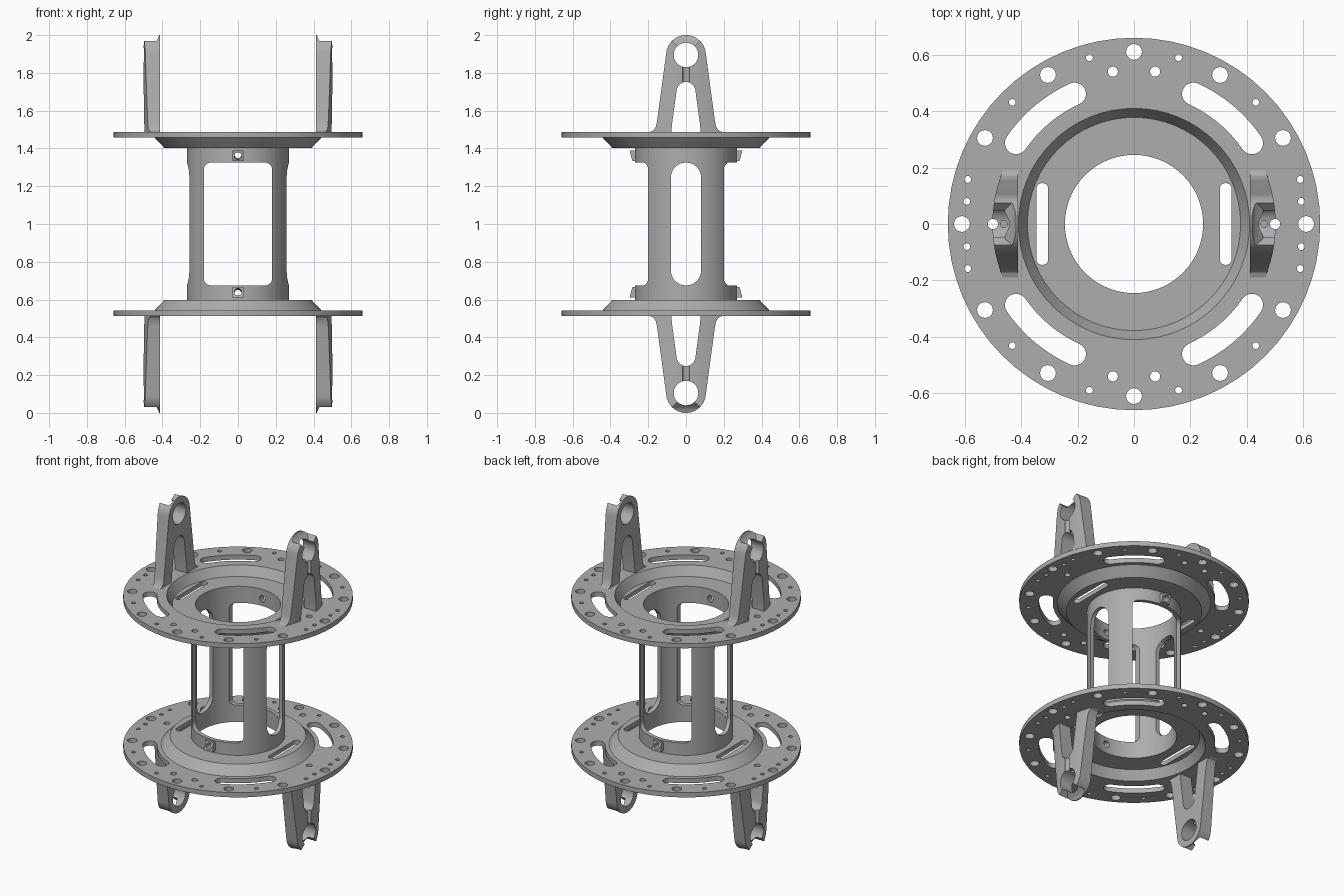
import bpy, bmesh, math
from mathutils import Matrix

if "Cube" in bpy.data.objects:
    bpy.data.objects.remove(bpy.data.objects["Cube"])

grey = bpy.data.materials.new("machined_grey")
grey.diffuse_color = (0.42, 0.42, 0.42, 1)
grey.use_nodes = True
grey.node_tree.nodes["Principled BSDF"].inputs["Base Color"].default_value = grey.diffuse_color


def finish(bm, name):
    bmesh.ops.recalc_face_normals(bm, faces=bm.faces)
    me = bpy.data.meshes.new(name)
    bm.to_mesh(me)
    bm.free()
    me.materials.append(grey)
    ob = bpy.data.objects.new(name, me)
    bpy.context.collection.objects.link(ob)
    return ob


def lathe(name, profile, n=64):
    bm = bmesh.new()
    rings = [[bm.verts.new((r * math.cos(2 * math.pi * i / n), r * math.sin(2 * math.pi * i / n), z))
              for r, z in profile] for i in range(n)]
    m = len(profile)
    for i in range(n):
        a, b = rings[i], rings[(i + 1) % n]
        for j in range(m):
            k = (j + 1) % m
            bm.faces.new((a[j], b[j], b[k], a[k]))
    return finish(bm, name)


def prism(name, outlines, axis, lo, hi):
    """Extrude closed 2D outlines along an axis: x uses (y,z), y uses (x,z), z uses (x,y)."""
    place = {"x": lambda u, v, w: (w, u, v), "y": lambda u, v, w: (u, w, v),
             "z": lambda u, v, w: (u, v, w)}[axis]
    bm = bmesh.new()
    for pts in outlines:
        a = [bm.verts.new(place(u, v, lo)) for u, v in pts]
        b = [bm.verts.new(place(u, v, hi)) for u, v in pts]
        bm.faces.new(a)
        bm.faces.new(b[::-1])
        for i in range(len(pts)):
            k = (i + 1) % len(pts)
            bm.faces.new((a[i], b[i], b[k], a[k]))
    return finish(bm, name)


def arc(cx, cy, r, a0, a1, n=8):
    return [(cx + r * math.cos(math.radians(a0 + (a1 - a0) * i / n)),
             cy + r * math.sin(math.radians(a0 + (a1 - a0) * i / n))) for i in range(n + 1)]


def circle(cx, cy, r, n=20):
    return arc(cx, cy, r, 0, 360, n)[:-1]


def round_rect(cx, cy, hw, hh, r, n=8):
    pts = []
    for sx, sy, a in ((1, 1, 0), (-1, 1, 90), (-1, -1, 180), (1, -1, 270)):
        pts += arc(cx + sx * (hw - r), cy + sy * (hh - r), r, a, a + 90, n)
    return pts


def arc_slot(mid, half, radius, w):
    """Curved slot with round ends, following a circle about the centre."""
    a0, a1 = mid - half, mid + half
    def at(a):
        return radius * math.cos(math.radians(a)), radius * math.sin(math.radians(a))
    return (arc(0, 0, radius + w, a0, a1, 10) + arc(*at(a1), w, a1, a1 + 180, 10)[1:-1]
            + arc(0, 0, radius - w, a1, a0, 10) + arc(*at(a0), w, a0 + 180, a0 + 360, 10)[1:-1])


def boolean(ob, tool, op="DIFFERENCE"):
    mod = ob.modifiers.new("cut", "BOOLEAN")
    mod.operation, mod.object, mod.solver = op, tool, "EXACT"
    bpy.context.view_layer.objects.active = ob
    bpy.ops.object.modifier_apply(modifier=mod.name)
    bpy.data.objects.remove(tool)


def mirrored(ob, name, sx, sz):
    """Copy reflected about x = 0 and/or z = 1."""
    me = ob.data.copy()
    me.transform(Matrix.Translation((0, 0, 1)) @ Matrix.Diagonal((sx, 1, sz, 1))
                 @ Matrix.Translation((0, 0, -1)))
    if sx * sz < 0:
        me.flip_normals()
    new = bpy.data.objects.new(name, me)
    bpy.context.collection.objects.link(new)


# Dished flange with bolt holes and slots
flange = lathe("upper_flange", [(0.245, 1.403), (0.39, 1.403), (0.442, 1.458), (0.66, 1.458),
                                (0.66, 1.488), (0.41, 1.488), (0.378, 1.43), (0.245, 1.43)])
cuts = []
for k in range(12):
    for ang, r in ((30 * k, 0.028), (30 * k + 15, 0.012)):
        a = math.radians(ang)
        cuts.append(circle(0.61 * math.cos(a), 0.61 * math.sin(a), r))
for sx in (1, -1):
    cuts.append(circle(sx * 0.5, 0, 0.018))
    cuts.append(round_rect(sx * 0.325, 0, 0.021, 0.145, 0.0205))
    for sy in (1, -1):
        cuts.append(circle(sx * 0.593, sy * 0.08, 0.012))
        cuts.append(circle(sx * 0.075, sy * 0.54, 0.018))
for mid in (50, 130, 230, 310):
    cuts.append(arc_slot(mid, 15.5, 0.507, 0.04))
boolean(flange, prism("flange_cutter", cuts, "z", 1.3, 1.6))
mirrored(flange, "lower_flange", 1, -1)

# Central tube with large windows front and back, long slots at the sides
tube = lathe("tube", [(0.245, 0.597), (0.27, 0.597), (0.27, 1.403), (0.245, 1.403)])
boolean(tube, prism("window_cutter", [round_rect(0, 1, 0.18, 0.325, 0.035)], "y", -0.4, 0.4))
boolean(tube, prism("slot_cutter", [round_rect(0, 1, 0.08, 0.325, 0.0795, 12)], "x", -0.4, 0.4))

# Slanted screw lugs on the tube
for s in (1, -1):
    for t in (1, -1):
        prof = [(s * y, 1 + t * z) for y, z in
                ((0.256, 0.333), (0.284, 0.333), (0.298, 0.388), (0.256, 0.388))]
        boolean(tube, prism("lug", [prof], "x", -0.029, 0.029), "UNION")
        drill = prism("lug_drill", [circle(0, 0, 0.02)], "y", -0.08, 0.08)
        drill.data.transform(Matrix.Translation((0, s * 0.28, 1 + t * 0.362))
                             @ Matrix.Rotation(-s * t * 0.22, 4, "X"))
        boolean(tube, drill)

# Tapered arm with rounded head, curved outer face and flared foot
head = 1.895
side = [(0.19, 1.48), (0.19, 1.488), (0.172, 1.496), (0.16, 1.515), (0.154, 1.54)]
outline = side + arc(0, head, 0.105, 6, 174, 24) + [(-y, z) for y, z in side[::-1]]
arm = prism("upper_right_arm", [outline], "x", 0.412, 0.6)
boolean(arm, prism("outer_curve", [circle(0, 0, 0.502, 96)], "z", 1.3, 2.2), "INTERSECT")
boolean(arm, prism("bore", [circle(0, head, 0.065, 32)], "x", 0.3, 0.7))
opening = [(0.078, 1.45), (0.075, 1.52)] + arc(0, 1.702, 0.05, 10, 170, 14) + [(-0.075, 1.52), (-0.078, 1.45)]
boolean(arm, prism("opening", [opening], "x", 0.3, 0.7))
boolean(arm, prism("bridge_drill", [circle(0.5, 0, 0.018), circle(0.462, 0, 0.012)], "z", 1.4, 1.9))

# Scooped crown: a 45 degree sector removed from the outer side of the head
scoop = prism("scoop", [[(0.415, 2.03), (0.419, 1.995), (0.428, 1.975), (0.44, 1.962), (0.455, 1.95),
                         (0.47, 1.92), (0.6, 1.92), (0.6, 2.03)]], "y", -1, 1)
for v in scoop.data.vertices:
    v.co.y *= v.co.z - head
boolean(arm, scoop)
mirrored(arm, "upper_left_arm", -1, 1)
mirrored(arm, "lower_right_arm", 1, -1)
mirrored(arm, "lower_left_arm", -1, -1)

# Smooth curved walls, sharp edges kept
for ob in list(bpy.context.scene.objects):
    bpy.ops.object.select_all(action="DESELECT")
    ob.select_set(True)
    bpy.context.view_layer.objects.active = ob
    bpy.ops.object.shade_smooth_by_angle(angle=math.radians(25))
